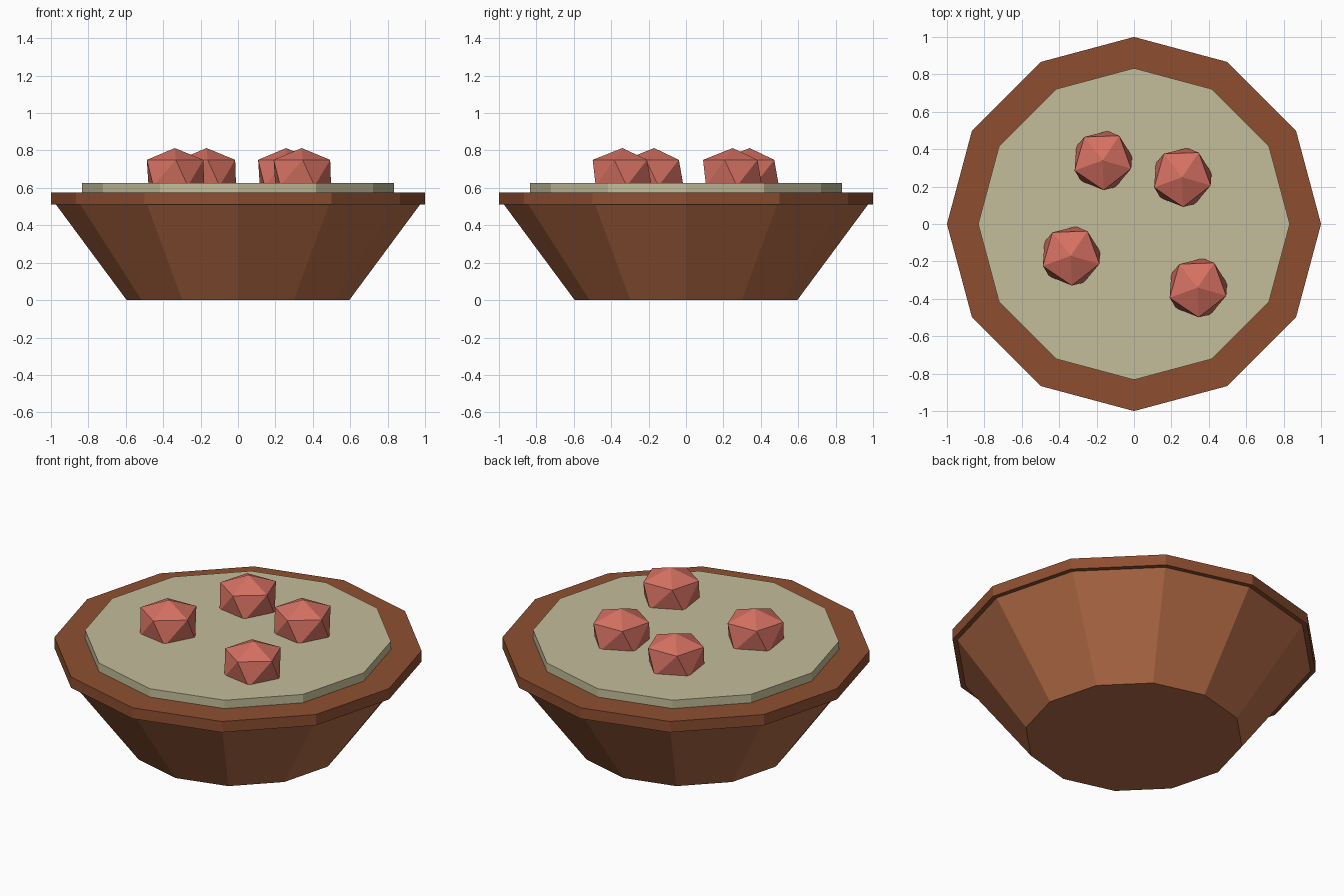
import bpy
import bmesh
from math import cos, sin, radians

default = bpy.data.objects.get("Cube")
if default:
    bpy.data.objects.remove(default, do_unlink=True)


def make_material(name, rgb):
    mat = bpy.data.materials.new(name)
    mat.use_nodes = True
    colour = (*rgb, 1.0)
    mat.diffuse_color = colour
    mat.node_tree.nodes["Principled BSDF"].inputs["Base Color"].default_value = colour
    return mat


light_wood = make_material("light_brown_wood", (0.462, 0.150, 0.063))
dark_wood = make_material("dark_brown_wood", (0.270, 0.078, 0.030))
broth = make_material("pale_broth", (0.552, 0.515, 0.323))
meat = make_material("red_meat", (0.665, 0.165, 0.122))


def stacked_rings(name, rings, sides, mat, location=(0, 0, 0), tips=None):
    """Flat-shaded solid from rings of (radius, z, start angle).
    Equal angles give quads, staggered ones give triangles; tips are end heights."""
    bm = bmesh.new()
    loops = []
    for radius, z, start in rings:
        angles = [radians(start + 360 * i / sides) for i in range(sides)]
        loops.append([bm.verts.new((radius * cos(a), radius * sin(a), z)) for a in angles])
    for low, high in zip(loops, loops[1:]):
        for i in range(sides):
            j = (i + 1) % sides
            if tips:
                bm.faces.new((low[i], low[j], high[i]))
                bm.faces.new((low[j], high[j], high[i]))
            else:
                bm.faces.new((low[i], low[j], high[j], high[i]))
    if tips:
        for loop, z in zip((loops[0], loops[-1]), tips):
            tip = bm.verts.new((0, 0, z))
            for i in range(sides):
                bm.faces.new((loop[i], loop[(i + 1) % sides], tip))
    else:
        bm.faces.new(loops[0])
        bm.faces.new(loops[-1])
    bmesh.ops.recalc_face_normals(bm, faces=bm.faces)
    mesh = bpy.data.meshes.new(name)
    bm.to_mesh(mesh)
    bm.free()
    mesh.materials.append(mat)
    obj = bpy.data.objects.new(name, mesh)
    obj.location = location
    bpy.context.collection.objects.link(obj)
    return obj


# Twelve-sided bowl, its overhanging rim and the raised broth
stacked_rings("bowl", [(0.595, 0, 0), (0.98, 0.52, 0)], 12, light_wood)
stacked_rings("rim", [(1.0, 0.51, 0), (1.0, 0.575, 0)], 12, dark_wood)
stacked_rings("broth", [(0.833, 0.55, 0), (0.833, 0.625, 0)], 12, broth)

# Faceted chunks, each a squat twenty-sided solid half sunk in the broth
for n, (x, y) in enumerate([(0.257, 0.25), (-0.168, 0.34), (-0.338, -0.17), (0.34, -0.34)]):
    stacked_rings(f"chunk_{n + 1}", [(0.159, -0.07, 8), (0.159, 0.07, 56)], 5, meat,
                  location=(x, y, 0.68), tips=(-0.133, 0.133))
